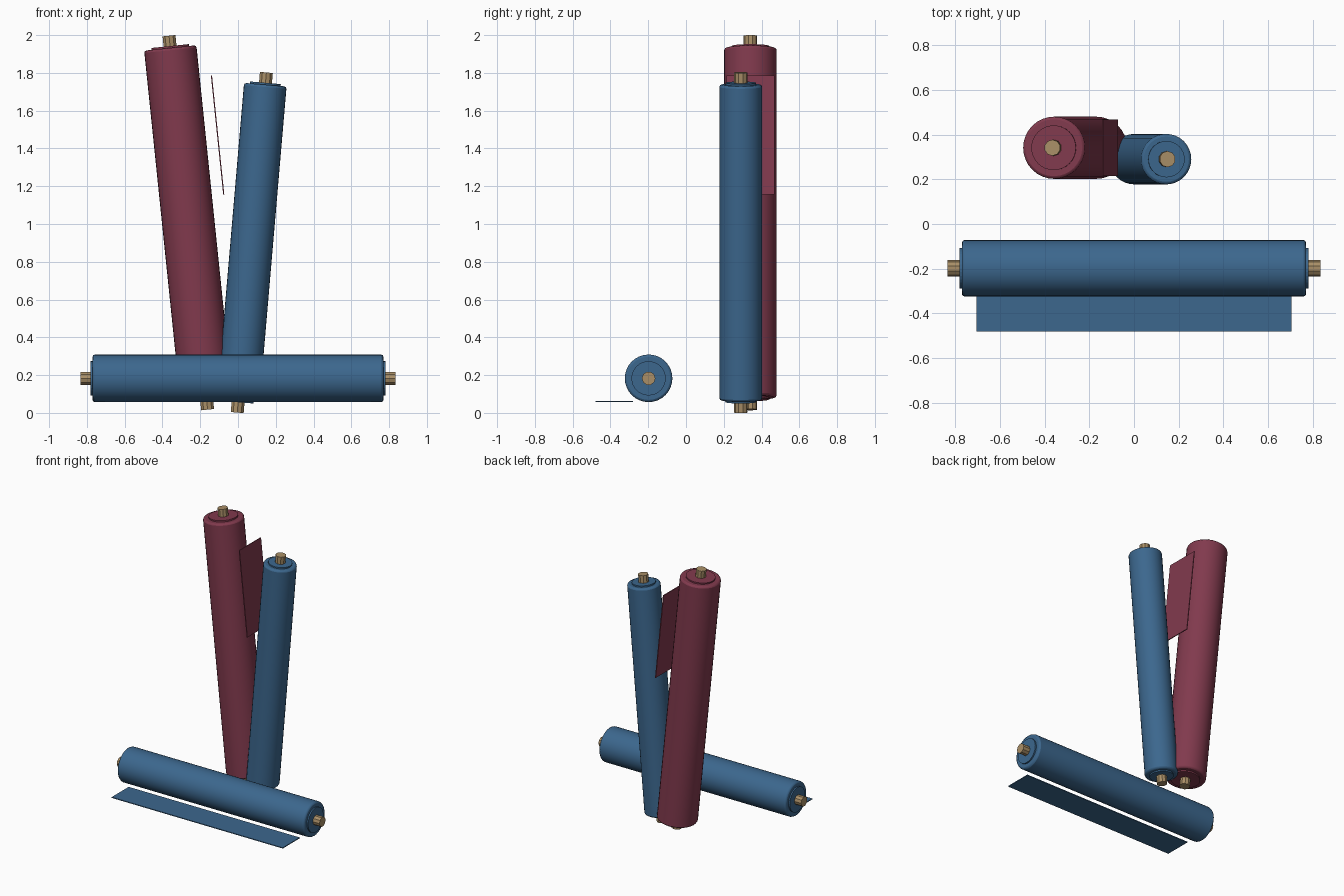
import bpy
from math import radians
from mathutils import Matrix, Vector

cube = bpy.data.objects.get("Cube")
if cube:
    bpy.data.objects.remove(cube, do_unlink=True)


def make_material(name, rgb):
    mat = bpy.data.materials.new(name)
    mat.use_nodes = True
    mat.diffuse_color = (*rgb, 1)
    mat.node_tree.nodes["Principled BSDF"].inputs["Base Color"].default_value = (*rgb, 1)
    return mat


blue = make_material("blue cloth", (0.045, 0.136, 0.27))
red = make_material("wine red cloth", (0.22, 0.042, 0.075))
wood = make_material("tan wood", (0.40, 0.275, 0.136))


def cylinder(name, radius, length, place, mat, sides, bevel=0):
    bpy.ops.mesh.primitive_cylinder_add(vertices=sides, radius=radius, depth=length)
    obj = bpy.context.object
    obj.name = name
    obj.matrix_world = place
    obj.data.materials.append(mat)
    if bevel:
        mod = obj.modifiers.new("rounded rim", "BEVEL")
        mod.width = bevel
        mod.segments = 2
        mod.limit_method = "ANGLE"
        mod.angle_limit = radians(40)
        bpy.ops.object.shade_smooth_by_angle(angle=radians(30))
    return obj


def sheet(name, size, place, mat):
    bpy.ops.mesh.primitive_cube_add(size=1)
    obj = bpy.context.object
    obj.name = name
    obj.data.transform(Matrix.Diagonal((*size, 1)))
    obj.matrix_world = place
    obj.data.materials.append(mat)


def cloth_roll(name, centre, tilt, radius, length, mat):
    """Rolled cloth with a raised inner coil at each end and a wooden core."""
    place = Matrix.Translation(Vector(centre)) @ Matrix.Rotation(radians(tilt), 4, "Y")
    cylinder(name + "_cloth", radius, length, place, mat, 32, 0.012)
    cylinder(name + "_inner_coil", radius * 0.72, length + 0.02, place, mat, 32)
    cylinder(name + "_core", 0.036, length + 0.13, place, wood, 10)


# Rolls: one lying in front, two leaning upright behind
cloth_roll("lying_roll", (0, -0.198, 0.183), 90, 0.126, 1.54, blue)
cloth_roll("tall_roll", (-0.263, 0.341, 1.007), -5.9, 0.139, 1.86, red)
cloth_roll("short_roll", (0.073, 0.29, 0.902), 4.9, 0.113, 1.677, blue)

# Loose cloth ends
sheet("lying_roll_flap", (1.41, 0.2, 0.006),
      Matrix.Translation((0, -0.38, 0.06)), blue)
sheet("tall_roll_flap", (0.006, 0.254, 0.634),
      Matrix.Translation((-0.108, 0.341, 1.471)) @ Matrix.Rotation(radians(-5.9), 4, "Y"), red)
